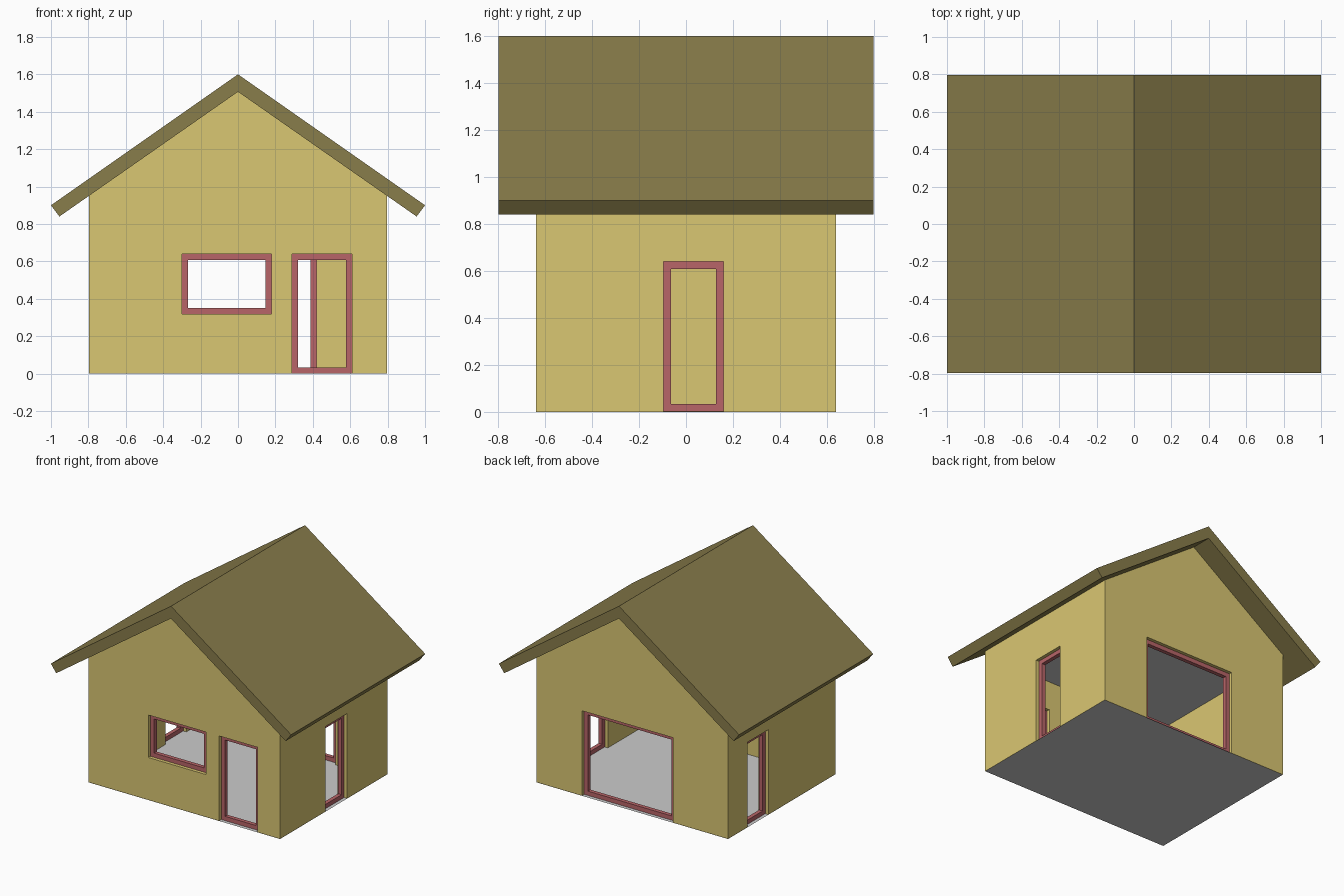
import bpy, bmesh

if "Cube" in bpy.data.objects:
    bpy.data.objects.remove(bpy.data.objects["Cube"])

HX, HY, WALL = 0.797, 0.638, 0.08     # half width, half depth, wall thickness
RECESS, DEPTH, BAR = 0.025, 0.03, 0.032   # window / door frame proportions
TOP = 0.64


def material(name, rgb):
    m = bpy.data.materials.new(name)
    m.diffuse_color = (*rgb, 1)
    m.use_nodes = True
    m.node_tree.nodes["Principled BSDF"].inputs["Base Color"].default_value = m.diffuse_color
    return m


yellow = material("wall_yellow", (0.70, 0.57, 0.17))
brown = material("roof_brown", (0.25, 0.205, 0.07))
red = material("frame_red", (0.48, 0.13, 0.14))


def finish(name, bm, mat=None):
    bmesh.ops.recalc_face_normals(bm, faces=bm.faces)
    me = bpy.data.meshes.new(name)
    bm.to_mesh(me)
    bm.free()
    ob = bpy.data.objects.new(name, me)
    bpy.context.collection.objects.link(ob)
    if mat:
        me.materials.append(mat)
    return ob


def prism(name, profile, half_depth, mat):
    """Extrude an x-z outline along y."""
    bm = bmesh.new()
    face = bm.faces.new([bm.verts.new((x, -half_depth, z)) for x, z in profile])
    ext = bmesh.ops.extrude_face_region(bm, geom=[face])["geom"]
    bmesh.ops.translate(bm, vec=(0, 2 * half_depth, 0),
                        verts=[v for v in ext if isinstance(v, bmesh.types.BMVert)])
    return finish(name, bm, mat)


def box(name, lo, hi):
    bm = bmesh.new()
    bmesh.ops.create_cube(bm, size=1)
    for v in bm.verts:
        v.co = [hi[i] if v.co[i] > 0 else lo[i] for i in range(3)]
    return finish(name, bm)


def slab(name, hx, hy, z):
    bm = bmesh.new()
    bm.faces.new([bm.verts.new((x, y, z)) for x, y in
                  ((-hx, -hy), (hx, -hy), (hx, hy), (-hx, hy))])
    return finish(name, bm)


def cut(target, cutter):
    mod = target.modifiers.new("cut", 'BOOLEAN')
    mod.operation, mod.solver, mod.object = 'DIFFERENCE', 'EXACT', cutter
    bpy.context.view_layer.objects.active = target
    bpy.ops.object.modifier_apply(modifier=mod.name)
    bpy.data.objects.remove(cutter, do_unlink=True)


def frame(name, side, u0, u1, z0, z1):
    """Rectangular ring set a little way into the wall."""
    axis, sign = side
    outer = (HY if axis == 'y' else HX) - RECESS
    bm = bmesh.new()

    def loop(inset, w):
        pts = ((u0 + inset, z0 + inset), (u1 - inset, z0 + inset),
               (u1 - inset, z1 - inset), (u0 + inset, z1 - inset))
        return [bm.verts.new((u, sign * w, z) if axis == 'y' else (sign * w, u, z))
                for u, z in pts]

    rings = [loop(0, outer), loop(BAR, outer),
             loop(BAR, outer - DEPTH), loop(0, outer - DEPTH)]
    for a, b in zip(rings, rings[1:] + rings[:1]):
        for i in range(4):
            j = (i + 1) % 4
            bm.faces.new((a[i], a[j], b[j], b[i]))
    return finish(name, bm, red)


# Gabled wall shell, hollowed out
walls = prism("walls", [(-HX, 0.001), (HX, 0.001), (HX, 0.955), (0, 1.515), (-HX, 0.955)],
              HY, yellow)
cut(walls, box("room_cutter", (-HX + WALL, -HY + WALL, -1), (HX - WALL, HY - WALL, 2)))

# Window and door openings, each with a red frame
openings = [
    ("front_window_frame", ('y', -1), -0.30, 0.18, 0.32),
    ("front_door_frame", ('y', -1), 0.29, 0.61, 0),
    ("back_door_frame", ('y', 1), -0.34, 0.42, 0),
    ("right_door_frame", ('x', 1), -0.095, 0.16, 0),
    ("left_door_frame", ('x', -1), 0.16, 0.41, 0),
]
for name, side, u0, u1, z0 in openings:
    axis, sign = side
    half = HY if axis == 'y' else HX
    w0, w1 = sorted((sign * (half - 0.2), sign * (half + 0.1)))
    low = z0 if z0 else -0.1
    if axis == 'y':
        cutter = box("opening_cutter", (u0, w0, low), (u1, w1, TOP))
    else:
        cutter = box("opening_cutter", (w0, u0, low), (w1, u1, TOP))
    cut(walls, cutter)
    frame(name, side, u0, u1, max(z0, 0.002), TOP)

# Floor and ceiling
slab("floor", HX, HY, 0)
slab("ceiling", HX - WALL, HY - WALL, 0.86)

# Overhanging pitched roof
half = [(1.0, 0.90), (0.955, 0.84)]
roof = [(0, 1.6)] + half + [(0, 1.507)] + [(-x, z) for x, z in reversed(half)]
prism("roof", roof, 0.797, brown)
